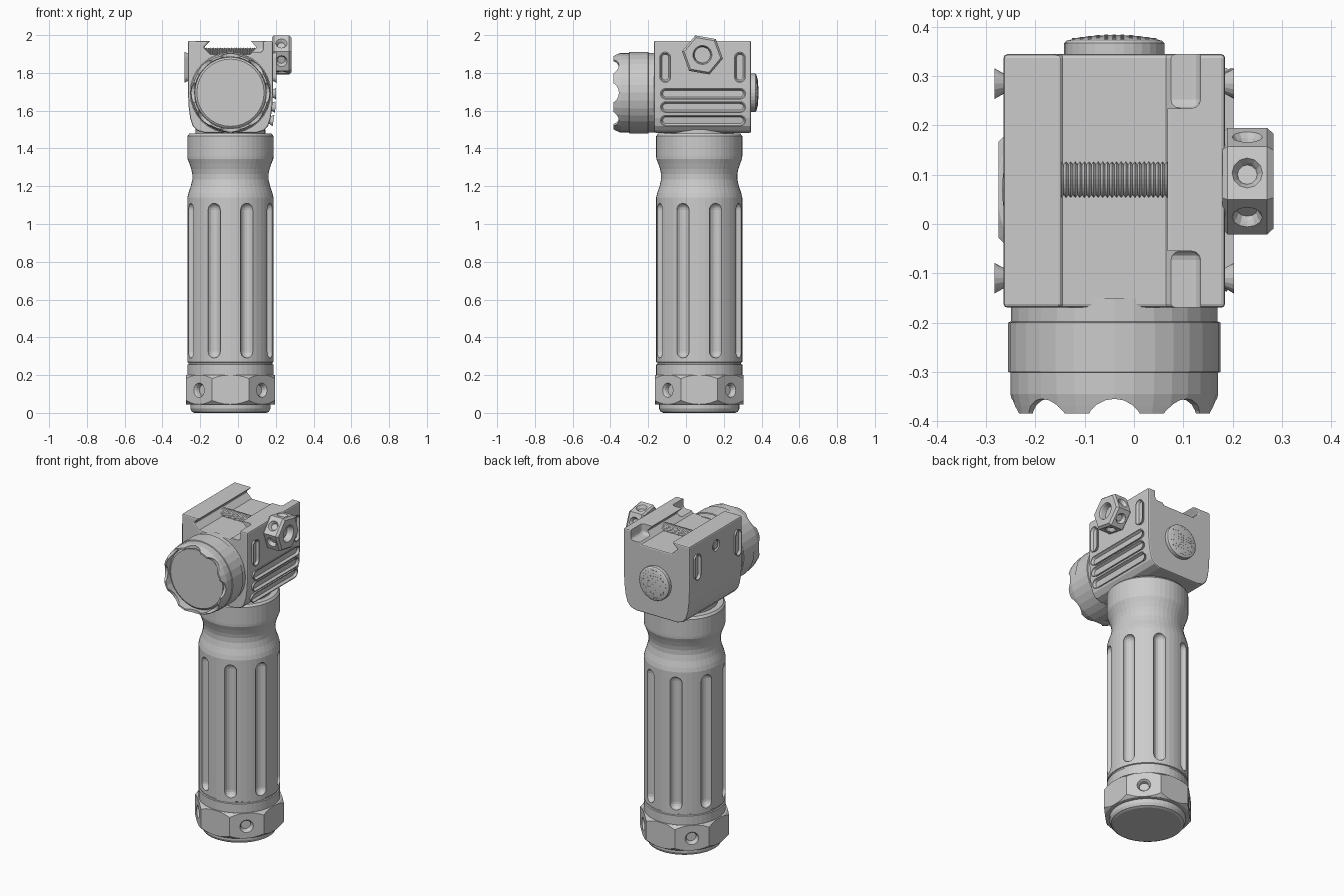
import bpy, bmesh
from math import sin, cos, pi, radians
from mathutils import Matrix, Vector

if "Cube" in bpy.data.objects:
    bpy.data.objects.remove(bpy.data.objects["Cube"])

X, Y, Z = Vector((1, 0, 0)), Vector((0, 1, 0)), Vector((0, 0, 1))
CX, CY = -0.04, 0.07          # grip axis


def frame(origin, zdir, xdir):
    """Matrix whose local z / x point along zdir / xdir."""
    z, x = Vector(zdir).normalized(), Vector(xdir).normalized()
    m = Matrix((x, z.cross(x), z)).transposed().to_4x4()
    m.translation = Vector(origin)
    return m


def finish(name, bm):
    bmesh.ops.recalc_face_normals(bm, faces=bm.faces)
    me = bpy.data.meshes.new(name)
    bm.to_mesh(me)
    bm.free()
    ob = bpy.data.objects.new(name, me)
    bpy.context.collection.objects.link(ob)
    return ob


def skin(bm, loops):
    """Bridge equal-length point loops and cap both ends."""
    rings = [[bm.verts.new(p) for p in lp] for lp in loops]
    n = len(rings[0])
    for a, b in zip(rings, rings[1:]):
        for i in range(n):
            j = (i + 1) % n
            bm.faces.new((a[i], a[j], b[j], b[i]))
    bm.faces.new(rings[0][::-1])
    bm.faces.new(rings[-1])


def add_lathe(bm, prof, segs, m, phase=0.0):
    ang = [2 * pi * i / segs + phase for i in range(segs)]
    skin(bm, [[m @ Vector((r * cos(a), r * sin(a), h)) for a in ang] for r, h in prof])


def lathe(name, prof, segs, m, phase=0.0):
    bm = bmesh.new()
    add_lathe(bm, prof, segs, m, phase)
    return finish(name, bm)


def modify(ob, kind, **props):
    mod = ob.modifiers.new(kind, kind)
    for k, v in props.items():
        setattr(mod, k, v)
    bpy.context.view_layer.objects.active = ob
    bpy.ops.object.modifier_apply(modifier=mod.name)


def boolean(ob, bm, op='DIFFERENCE'):
    cutter = finish("cutter", bm)
    cutter.hide_render = True
    modify(ob, 'BOOLEAN', operation=op, solver='EXACT', object=cutter)
    bpy.data.objects.remove(cutter)


# Grip: turned body with a waist and eight ball-ended flutes
base = frame((CX, CY, 0), Z, X)
grip = lathe("grip", [
    (.222, .19), (.228, .2), (.228, .255), (.222, .258), (.222, .266), (.228, .269),
    (.228, 1.14), (.222, 1.165), (.21, 1.2), (.202, 1.235), (.202, 1.265), (.207, 1.29),
    (.217, 1.32), (.227, 1.345), (.228, 1.36), (.228, 1.465), (.218, 1.478)], 48, base)
cut = bmesh.new()
R = .036
arc = [radians(a) for a in (-85, -60, -40, -20, 0)]
capsule = [(R * cos(a), .29 + R + R * sin(a)) for a in arc]
capsule += [(R * cos(a), 1.11 - R - R * sin(a)) for a in reversed(arc)]
for k in range(8):
    a = radians(22.5 + 45 * k)
    add_lathe(cut, capsule, 16, frame((CX + .231 * cos(a), CY + .231 * sin(a), 0), Z, X))
boolean(grip, cut)
lathe("grip_neck", [(.185, 1.46), (.185, 1.5)], 48, base)

# Battery cap: chamfered octagon with four holes, and a round foot
cap = lathe("battery_cap", [(.2545, .045), (.2545, .2)], 8, base, pi / 8)
cut = bmesh.new()
add_lathe(cut, [(.2, .03), (.236, .046), (.258, .07), (.258, .178), (.238, .199), (.2, .21)], 48, base)
boolean(cap, cut, 'INTERSECT')
cut = bmesh.new()
for k in range(4):
    d = Vector((cos(pi / 4 + k * pi / 2), sin(pi / 4 + k * pi / 2), 0))
    add_lathe(cut, [(.028, .205), (.032, .225), (.042, .24)], 16,
              frame((CX, CY, .12), d, Z))
boolean(cap, cut)
lathe("foot", [(.19, 0), (.204, .006), (.212, .022), (.212, .06)], 48, base)

# Head: extruded section with a dovetail rail slot on top
half = [(.14, 1.483), (.178, 1.495), (.2, 1.52), (.213, 1.56), (.221, 1.62), (.225, 1.70),
        (.225, 1.97), (.105, 1.97), (.14, 1.935), (.105, 1.9)]
section = [(CX + x, z) for x, z in half] + [(CX - x, z) for x, z in reversed(half)]
bm = bmesh.new()
skin(bm, [[(x, y, z) for x, z in section] for y in (-.17, .345)])
head = finish("head", bm)
modify(head, 'BEVEL', width=.008, segments=2, limit_method='ANGLE', angle_limit=radians(60))
# Notches at both ends of the right rail, and the screw recess on the left
cut = bmesh.new()
for y0, y1 in ((-.27, -.055), (.235, .445)):
    m = Matrix.Translation((.0875, (y0 + y1) / 2, 2.0)) @ Matrix.Diagonal((.095, y1 - y0, .18, 1))
    bmesh.ops.create_cube(cut, size=1, matrix=m)
bmesh.ops.bevel(cut, geom=cut.edges[:], offset=.018, segments=3, affect='EDGES', profile=.5)
add_lathe(cut, [(.034, -.015), (.034, .03)], 24, frame((-.265, .085, 1.885), -X, Y))
boolean(head, cut)
lathe("screw_end", [(.026, -.02), (.026, -.006), (.022, -.002)], 24,
      frame((-.265, .085, 1.885), -X, Y))

# Clamp screw thread across the slot
thread = []
for i in range(30):
    x = -.18 + .28 * i / 30
    thread += [(.031, x), (.037, x + .0047)]
lathe("clamp_screw", thread, 24, frame((0, .09, 1.897), X, Y))

# Clamp knob: hexagon with bored end and a hole in each flat
kc = Vector((0, .087, 1.895))
knob = lathe("clamp_knob", [(.1, .18), (.11, .19), (.11, .27), (.098, .283)], 6,
             frame(kc, X, Y), radians(50))
cut = bmesh.new()
add_lathe(cut, [(.042, .245), (.046, .275), (.054, .29)], 24, frame(kc, X, Y))
for k in range(6):
    a = radians(20 + 60 * k)
    add_lathe(cut, [(.02, .076), (.024, .085), (.034, .1)], 12,
              frame(kc + .23 * X, (0, cos(a), sin(a)), X))
boolean(knob, cut)


# Raised slots on the head sides: flared rim with a sunken floor
def slot(name, centre, normal, along, length):
    m = frame(centre, normal, along)
    s = length / 2 - .031
    loops = []
    for r, h in ((.018, -.006), (.022, .002), (.031, .018), (.025, .018), (.017, .004)):
        lp = []
        for side in (0, 1):
            for i in range(9):
                a = -pi / 2 + pi * i / 8 + pi * side
                lp.append(m @ Vector((r * cos(a) + (s, -s)[side], r * sin(a), h)))
        loops.append(lp)
    bm = bmesh.new()
    skin(bm, loops)
    finish(name, bm)


for y, end in ((-.11, "front"), (.285, "back")):
    slot(f"side_slot_right_{end}", (.185, y, 1.83), X, Z, .165)
    slot(f"side_slot_left_{end}", (-.265, y, 1.83), -X, Z, .165)
for i, (z, x, tilt) in enumerate(((1.69, .184, 0), (1.62, .18, -.06), (1.55, .17, -.15))):
    slot(f"side_rib_{i + 1}", (x, .09, z), (1, 0, tilt), Y, .455)

# Light barrel with scalloped bezel and recessed lens
lc = Vector((CX, 0, 1.695))
lamp = frame(lc, -Y, X)
barrel = lathe("light_barrel", [
    (.21, .15), (.21, .198), (.2155, .2), (.2155, .3), (.211, .302), (.211, .345),
    (.205, .37), (.201, .385), (.191, .385), (.189, .33)], 32, lamp)
cut = bmesh.new()
for k in range(8):
    a = k * pi / 4
    d = Vector((cos(a), 0, sin(a)))
    add_lathe(cut, [(.06, .165), (.06, .24)], 20, frame(lc - .415 * Y, d, Y))
boolean(barrel, cut)
lathe("lens", [(.188, .32), (.188, .338), (.178, .345)], 32, lamp)

# Rear push button with a grid of grip dots
bc = Vector((CX, .345, 1.695))
lathe("rear_button", [(.102, -.01), (.102, .022), (.097, .027), (.075, .033), (.045, .037),
                      (.015, .0385)], 32, frame(bc, Y, Z))
bm = bmesh.new()
for i in range(-5, 6):
    for j in range(-5, 6):
        x, z = i * .0165, j * .0165
        r2 = x * x + z * z
        if r2 < .088 ** 2:
            m = Matrix.Translation(bc + Vector((x, .0365 - 1.15 * r2, z)))
            bmesh.ops.create_cube(bm, size=.007, matrix=m)
finish("button_dots", bm)
